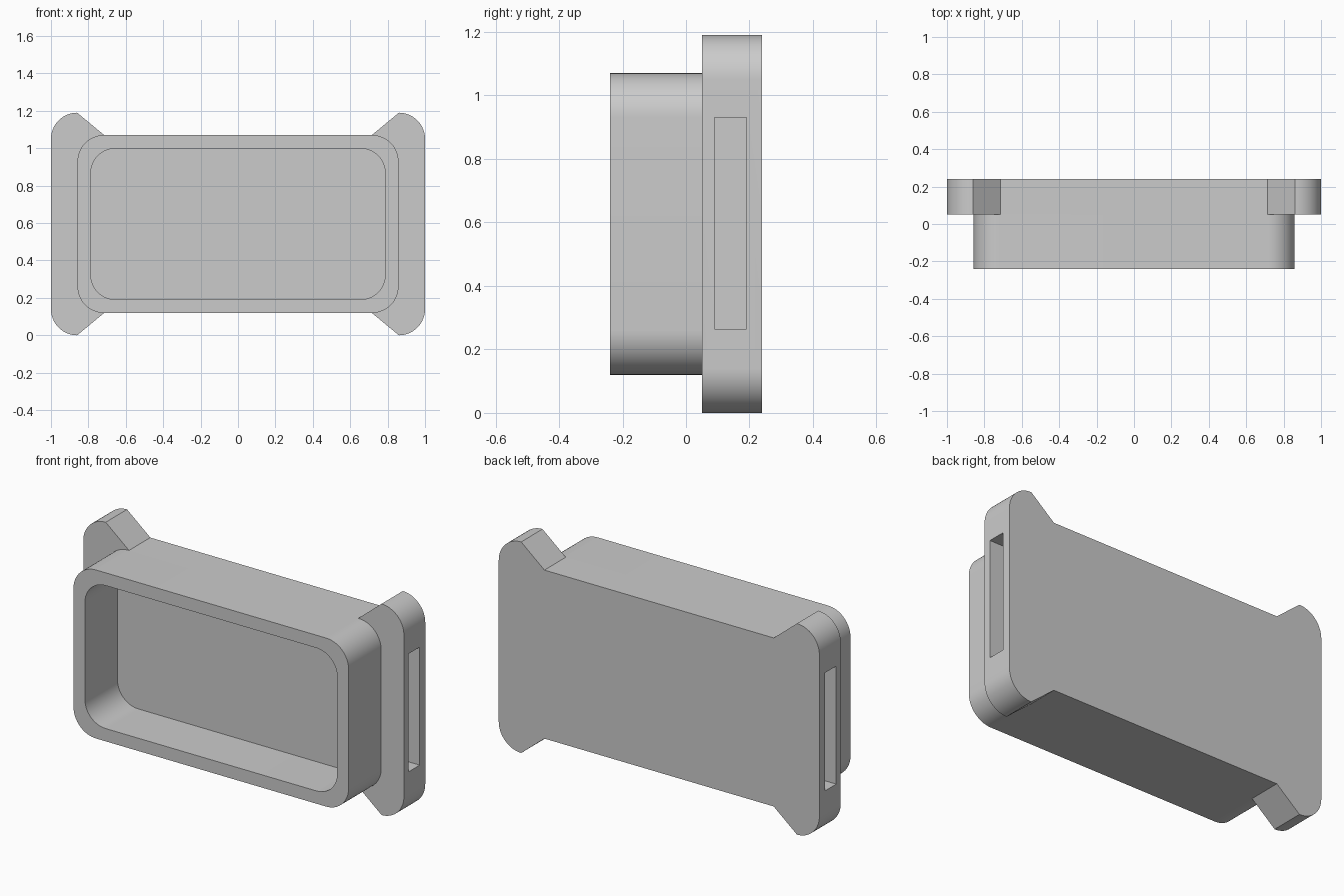
import bpy
import bmesh
from math import cos, sin, pi

cube = bpy.data.objects.get("Cube")
if cube:
    bpy.data.objects.remove(cube, do_unlink=True)

MID_Z = 0.595
FRONT, STEP, BACK = -0.24, 0.05, 0.24

grey = bpy.data.materials.new("light grey")
grey.use_nodes = True
colour = (0.6, 0.6, 0.6, 1)
grey.diffuse_color = colour
grey.node_tree.nodes["Principled BSDF"].inputs["Base Color"].default_value = colour


def arc(cx, cz, r, steps=16):
    """Quarter circle in the upper right, from +x round to +z."""
    return [(cx + r * cos(pi / 2 * i / steps), cz + r * sin(pi / 2 * i / steps))
            for i in range(steps + 1)]


def four_way(quarter):
    """Mirror an upper right outline quarter into a closed loop."""
    top = quarter + [(-x, z) for x, z in reversed(quarter)]
    return top + [(x, -z) for x, z in reversed(top)]


def rounded_rect(half_x, half_z, r):
    return four_way(arc(half_x - r, half_z - r, r))


def ring(bm, loop, y):
    return [bm.verts.new((x, y, z + MID_Z)) for x, z in loop]


def skin(bm, a, b):
    n = len(a)
    for i in range(n):
        j = (i + 1) % n
        bm.faces.new((a[i], a[j], b[j], b[i]))


def finish(bm, name):
    bmesh.ops.recalc_face_normals(bm, faces=bm.faces)
    mesh = bpy.data.meshes.new(name)
    bm.to_mesh(mesh)
    bm.free()
    obj = bpy.data.objects.new(name, mesh)
    bpy.context.collection.objects.link(obj)
    mesh.materials.append(grey)
    return obj


# Back plate with four flared ears
bm = bmesh.new()
outline = four_way(arc(0.86, 0.455, 0.14) + [(0.715, 0.475)])
front, back = ring(bm, outline, STEP), ring(bm, outline, BACK)
skin(bm, front, back)
bm.faces.new(front)
bm.faces.new(back)
plate = finish(bm, "back_plate")

# Blind strap slots in both ends
for side, sign in (("left", 1), ("right", -1)):
    bm = bmesh.new()
    bmesh.ops.create_cube(bm, size=1)
    for v in bm.verts:
        v.co = (v.co.x * 0.5 + sign, v.co.y * 0.1 + 0.14, v.co.z * 0.665 + 0.5975)
    cutter = finish(bm, side + "_slot_cutter")
    cutter.hide_render = True
    cutter.hide_set(True)
    cut = plate.modifiers.new(side + "_slot", "BOOLEAN")
    cut.operation = "DIFFERENCE"
    cut.solver = "EXACT"
    cut.object = cutter

# Apply the cuts and drop the cutters
bpy.context.view_layer.objects.active = plate
plate.select_set(True)
for name in [m.name for m in plate.modifiers]:
    bpy.ops.object.modifier_apply(modifier=name)
for side in ("left", "right"):
    bpy.data.objects.remove(bpy.data.objects[side + "_slot_cutter"], do_unlink=True)

# Rounded open frame standing on the plate
bm = bmesh.new()
outer = rounded_rect(0.858, 0.475, 0.14)
inner = rounded_rect(0.787, 0.403, 0.13)
loops = [ring(bm, outer, STEP), ring(bm, outer, FRONT),
         ring(bm, inner, FRONT), ring(bm, inner, STEP)]
for a, b in zip(loops, loops[1:] + loops[:1]):
    skin(bm, a, b)
frame = finish(bm, "front_frame")

# Smooth the rounded corners, keep edges sharp
frame.select_set(True)
bpy.ops.object.shade_smooth_by_angle(angle=pi / 6)
